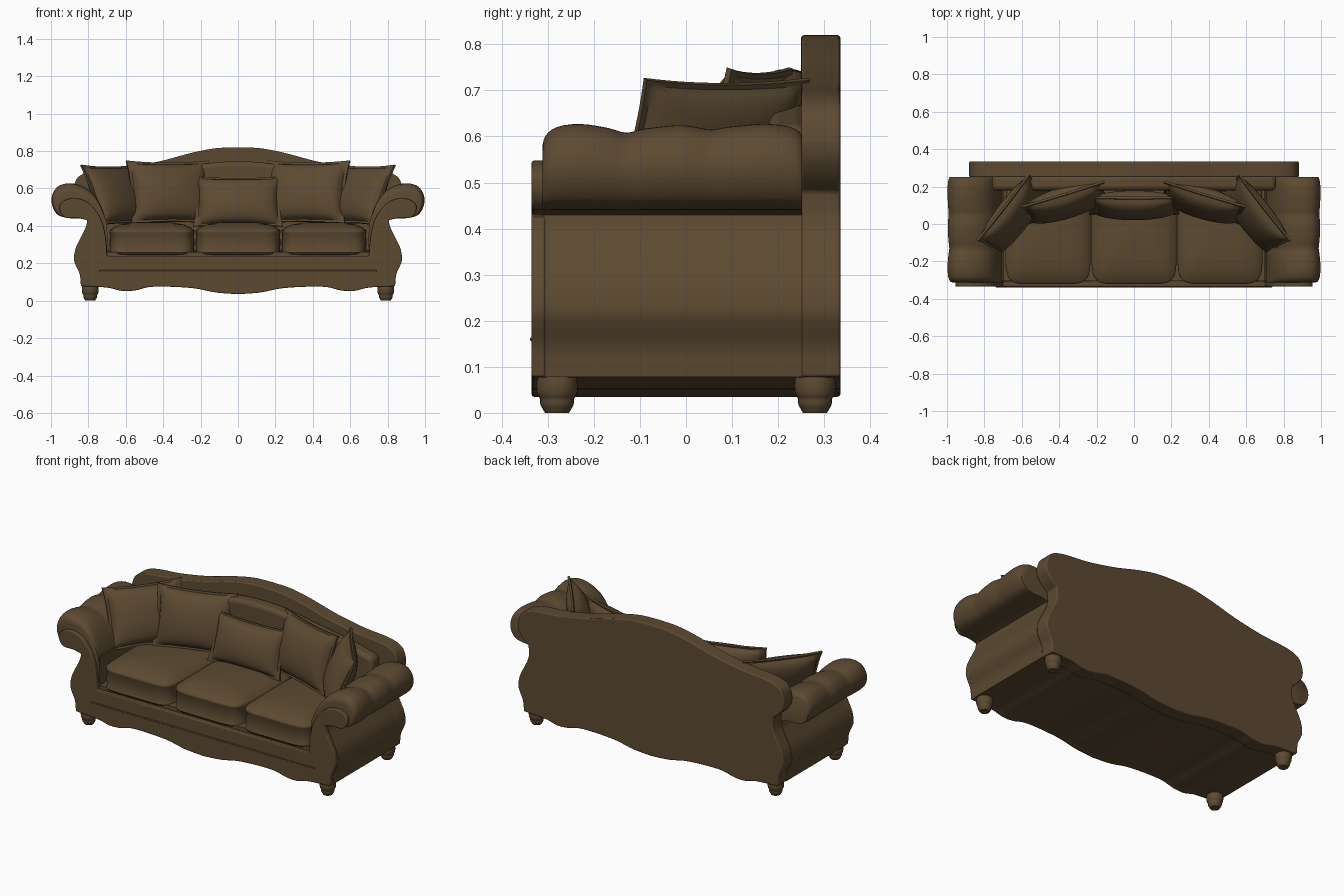
import bpy, bmesh, math
from mathutils import Matrix, Vector

if "Cube" in bpy.data.objects:
    bpy.data.objects.remove(bpy.data.objects["Cube"])

brown = bpy.data.materials.new("brown upholstery")
brown.diffuse_color = (0.108, 0.068, 0.031, 1)
brown.use_nodes = True
brown.node_tree.nodes["Principled BSDF"].inputs["Base Color"].default_value = brown.diffuse_color


def finish(name, bm, bevel=0.0, angle=40):
    bmesh.ops.recalc_face_normals(bm, faces=bm.faces[:])
    me = bpy.data.meshes.new(name)
    bm.to_mesh(me)
    bm.free()
    me.materials.append(brown)
    ob = bpy.data.objects.new(name, me)
    bpy.context.collection.objects.link(ob)
    if bevel:
        m = ob.modifiers.new("bevel", 'BEVEL')
        m.width, m.segments, m.limit_method = bevel, 3, 'ANGLE'
        m.angle_limit = math.radians(40)
    bpy.ops.object.select_all(action='DESELECT')
    ob.select_set(True)
    bpy.context.view_layer.objects.active = ob
    bpy.ops.object.shade_smooth_by_angle(angle=math.radians(angle))
    return ob


def curve(pts, n=5):
    """Smooth curve through 2D points."""
    p = [Vector(q) for q in pts]
    out = []
    for i in range(len(p) - 1):
        a, b, c, d = p[max(i - 1, 0)], p[i], p[i + 1], p[min(i + 2, len(p) - 1)]
        for k in range(n):
            t = k / n
            q = 0.5 * (2 * b + (c - a) * t + (2 * a - 5 * b + 4 * c - d) * t ** 2
                       + (3 * b - a - 3 * c + d) * t ** 3)
            out.append((q.x, q.y))
    return out + [tuple(p[-1])]


def join(*parts):
    out = []
    for part in parts:
        for q in part:
            if not out or math.dist(q, out[-1]) > 1e-4:
                out.append(q)
    return out


def loft(bm, rings):
    """Skin closed rings and cap both ends."""
    vs = [[bm.verts.new(c) for c in r] for r in rings]
    n = len(vs[0])
    for a, b in zip(vs, vs[1:]):
        for i in range(n):
            bm.faces.new((a[i], a[(i + 1) % n], b[(i + 1) % n], b[i]))
    bm.faces.new(vs[0])
    bm.faces.new(vs[-1])


def symmetric_panel(name, half, y0, y1, bevel):
    pts = half + [(-x, z) for x, z in reversed(half) if x > 1e-4]
    bm = bmesh.new()
    loft(bm, [[(x, y, z) for x, z in pts] for y in (y0, y1)])
    return finish(name, bm, bevel)


# shared outline pieces (right half, x-z)
wave = curve([(0, .035), (.12, .044), (.25, .068), (.45, .075), (.55, .055),
              (.62, .052), (.7, .07), (.84, .078)])
side = curve([(.84, .078), (.846, .14), (.868, .19), (.877, .225), (.868, .28),
              (.84, .34), (.815, .39), (.805, .43)])

# front panel with scroll ends
scroll = curve([(.805, .43), (.86, .442), (.92, .443), (.95, .475), (.95, .515),
                (.91, .543), (.85, .545), (.79, .515), (.735, .44), (.71, .35), (.70, .24)])
symmetric_panel("front_panel", join(wave, side, scroll, [(0, .24)]), -.335, -.305, .006)

# base body with seat deck
symmetric_panel("base", join(wave, side, [(.70, .43), (.70, .26), (0, .26)]), -.306, .252, 0)

# camel back
camel = curve([(.81, .48), (.85, .515), (.877, .56), (.878, .61), (.85, .665), (.77, .695),
               (.6, .712), (.42, .745), (.25, .79), (.12, .815), (0, .82)])
symmetric_panel("back", join(wave, side, camel), .25, .335, .006)

# padded inside back
pad = curve([(.76, .62), (.6, .66), (.42, .69), (.25, .72), (.12, .74), (0, .745)])
symmetric_panel("inside_back", join([(0, .26), (.76, .26)], pad), .18, .26, .04)

# front rail piping
bm = bmesh.new()
bmesh.ops.create_cube(bm, size=1, matrix=Matrix.Translation((0, -.335, .16))
                      @ Matrix.Diagonal((1.48, .008, .008, 1)))
finish("rail_piping", bm, .003)

# rolled arms with three soft puffs
roll = join(curve([(.70, .25), (.70, .38), (.725, .49), (.775, .575), (.84, .618), (.91, .63),
                   (.965, .612), (.995, .565), (.995, .51), (.965, .46), (.91, .442),
                   (.85, .44), (.805, .43)]), [(.80, .25)])
stations = curve([(-.312, .72), (-.305, .85), (-.28, .95), (-.23, .985), (-.17, .94), (-.13, .885),
                  (-.09, .93), (-.02, .97), (.02, .95), (.055, .92), (.09, .95), (.16, .985),
                  (.21, .97), (.24, .92), (.252, .86)], 3)
for sx, label in ((1, "right"), (-1, "left")):
    rings = []
    for y, s in stations:
        ring = []
        for x, z in roll:
            if z > .44:
                z = .44 + (z - .44) * s
            if x > .86:
                x = .86 + (x - .86) * (1 - (1 - s) * .7)
            ring.append((sx * x, y, z))
        rings.append(ring)
    bm = bmesh.new()
    loft(bm, rings)
    finish(label + "_arm", bm, angle=60)

# seat cushions: rounded rectangles stacked, with piping and a crown
levels = [(.243, .93), (.25, .985), (.258, 1.0), (.264, .985), (.31, .995), (.358, .985),
          (.365, 1.0), (.374, .995), (.378, .975), (.392, .9), (.407, .75), (.417, .5), (.422, .2)]
for i, label in enumerate(("left", "middle", "right")):
    bm = bmesh.new()
    rings = []
    for z, s in levels:
        ring = []
        for k in range(64):
            a = 2 * math.pi * k / 64
            c, d = math.cos(a), math.sin(a)
            u = math.copysign(abs(c) ** .3, c)
            v = math.copysign(abs(d) ** .3, d)
            ring.append(((i - 1) * .46 + u * .228 * s, -.04 + v * .282 * s, z))
        rings.append(ring)
    loft(bm, rings)
    finish(label + "_seat_cushion", bm, angle=60)


# throw pillows: pinched puffs with a flat flange
def pillow(name, loc, w, h, t, turn, lean):
    n = 24
    bm = bmesh.new()
    M = (Matrix.Translation(loc) @ Matrix.Rotation(math.radians(turn), 4, 'Z')
         @ Matrix.Rotation(math.radians(-lean), 4, 'X'))
    grid = {}
    for sgn in (-1, 1):
        for i in range(n + 1):
            for j in range(n + 1):
                u, v = math.sin((i / n - .5) * math.pi), math.sin((j / n - .5) * math.pi)
                a, b = min(1, abs(u) / .91), min(1, abs(v) / .91)
                puff = ((1 - a * a) * (1 - b * b)) ** .45
                x = u * w / 2 * (1 - .07 * (1 - v * v) * u * u)
                z = v * h / 2 * (1 - .07 * (1 - u * u) * v * v)
                grid[sgn, i, j] = bm.verts.new(M @ Vector((x, sgn * (.006 + puff * t / 2), z)))
    for sgn in (-1, 1):
        for i in range(n):
            for j in range(n):
                bm.faces.new([grid[sgn, i + p, j + q] for p, q in ((0, 0), (1, 0), (1, 1), (0, 1))])
    for k in range(n):
        for a, b in (((k, 0), (k + 1, 0)), ((k, n), (k + 1, n)),
                     ((0, k), (0, k + 1)), ((n, k), (n, k + 1))):
            bm.faces.new((grid[-1, *a], grid[-1, *b], grid[1, *b], grid[1, *a]))
    finish(name, bm, angle=50)


pillow("middle_pillow", (0, .10, .53), .48, .28, .13, 0, 18)
for s, label in ((-1, "left"), (1, "right")):
    pillow(label + "_back_pillow", (s * .365, .115, .58), .46, .35, .14, -s * 17, 16)
    pillow(label + "_corner_pillow", (s * .645, .045, .565), .45, .35, .13, -s * 52, 24)

# turned bun feet
foot = curve([(.026, 0), (.036, .018), (.037, .03), (.043, .042), (.045, .062), (.041, .085), (.036, .1)], 3)
for sx in (-1, 1):
    for sy in (-1, 1):
        bm = bmesh.new()
        loft(bm, [[(sx * .79 + r * math.cos(k * math.pi / 12), sy * .28 + r * math.sin(k * math.pi / 12), z)
                   for k in range(24)] for r, z in foot])
        finish(("front" if sy < 0 else "back") + ("_left" if sx < 0 else "_right") + "_foot", bm)
